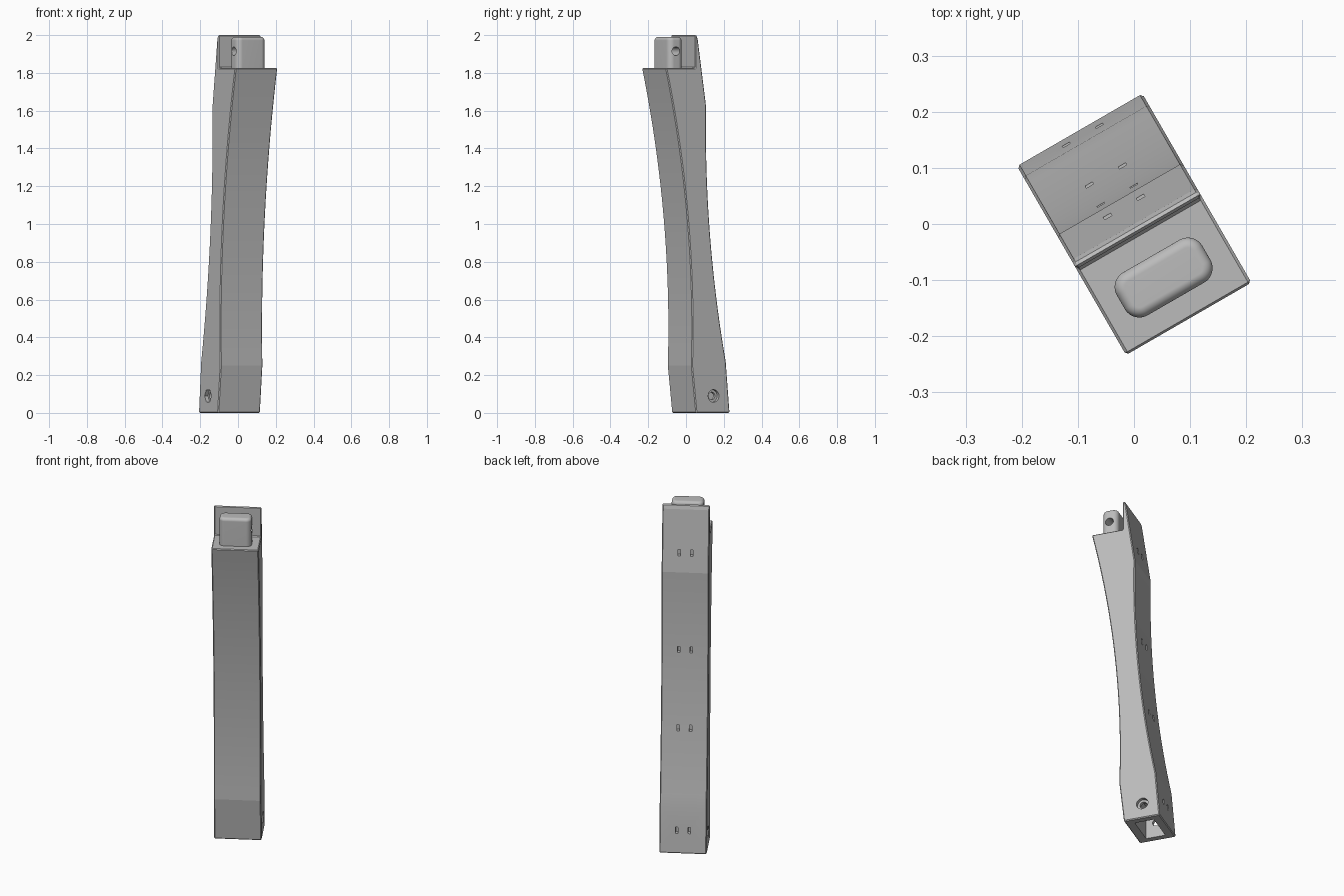
import bpy, bmesh
from math import radians, pi
from mathutils import Matrix, Vector

if "Cube" in bpy.data.objects:
    bpy.data.objects.remove(bpy.data.objects["Cube"])

TURN = radians(30)      # whole model is turned about the vertical
HALF = 0.129            # half of the body width

grey = bpy.data.materials.new("plain grey")
grey.use_nodes = True
grey.diffuse_color = (0.5, 0.5, 0.5, 1)
grey.node_tree.nodes["Principled BSDF"].inputs["Base Color"].default_value = (0.5, 0.5, 0.5, 1)


def make(name, bm):
    bmesh.ops.recalc_face_normals(bm, faces=bm.faces)
    mesh = bpy.data.meshes.new(name)
    bm.to_mesh(mesh)
    bm.free()
    mesh.materials.append(grey)
    obj = bpy.data.objects.new(name, mesh)
    obj.rotation_euler.z = TURN
    bpy.context.collection.objects.link(obj)
    return obj


def box(name, center, size):
    bm = bmesh.new()
    bmesh.ops.create_cube(bm, size=1, matrix=Matrix.Translation(center) @ Matrix.Diagonal((*size, 1)))
    return make(name, bm)


def rod(name, center, radius, length, sides=64):
    # cylinder lying across the width
    bm = bmesh.new()
    bmesh.ops.create_cone(bm, cap_ends=True, segments=sides, radius1=radius, radius2=radius,
                          depth=length,
                          matrix=Matrix.Translation(center) @ Matrix.Rotation(pi / 2, 4, 'Y'))
    return make(name, bm)


def activate(obj):
    bpy.ops.object.select_all(action='DESELECT')
    obj.select_set(True)
    bpy.context.view_layer.objects.active = obj


def cut(obj, cutters):
    activate(obj)
    for cutter in cutters:
        cutter.hide_render = True
        mod = obj.modifiers.new("cut", 'BOOLEAN')
        mod.operation, mod.solver, mod.object = 'DIFFERENCE', 'EXACT', cutter
        bpy.ops.object.modifier_apply(modifier=mod.name)
        bpy.data.objects.remove(cutter)


def finish(obj):
    activate(obj)
    bpy.ops.object.shade_smooth_by_angle(angle=radians(6))


# Body side profile: gently curved front and back, thin upright lip at the top
def front(z):
    return -0.036 - (z - 0.45) ** 2 / 11.8


def back(z):
    return 0.05 + (z - 1.5) ** 2 / 12.5


def steps(a, b, n=20):
    return [a + (b - a) * i / n for i in range(n + 1)]


profile = [(-0.012, 0)]
profile += [(front(z), z) for z in steps(0.25, 1.825)]
profile += [(-0.018, 1.825), (-0.018, 2), (-0.008, 2), (0, 1.975)]
profile += [(back(z), z) for z in steps(1.62, 0.27)]
profile += [(0.194, 0)]

bm = bmesh.new()
side = bm.faces.new([bm.verts.new((-HALF, y, z)) for y, z in profile])
extruded = bmesh.ops.extrude_face_region(bm, geom=[side])["geom"]
bmesh.ops.translate(bm, vec=(2 * HALF, 0, 0),
                    verts=[g for g in extruded if isinstance(g, bmesh.types.BMVert)])
body = make("body", bm)
activate(body)
bevel = body.modifiers.new("chamfer", 'BEVEL')
bevel.width, bevel.segments, bevel.angle_limit = 0.005, 1, radians(30)
bpy.ops.object.modifier_apply(modifier=bevel.name)

# Socket in the foot, cross bolt hole with round and hexagonal recesses
bolt = Vector((0, 0.094, 0.09))
cutters = [box("socket_cutter", (0, 0.092, 0.08), (0.18, 0.11, 0.24)),
           rod("bolt_cutter", bolt, 0.02, 0.4),
           rod("bolt_head_cutter", bolt + Vector((HALF, 0, 0)), 0.033, 0.04),
           rod("nut_cutter", bolt - Vector((HALF, 0, 0)), 0.036, 0.04, 6)]

# Pairs of small slots down the back
for z, y in ((0.134, 0.183), (0.71, back(0.71)), (1.16, back(1.16)), (1.73, 0.036)):
    for s in (-1, 1):
        cutters.append(box("slot_cutter", (s * 0.034, y, z), (0.015, 0.05, 0.035)))
cut(body, cutters)
finish(body)

# Rounded tab on the top with a cross hole
bm = bmesh.new()
bmesh.ops.create_cube(bm, size=1, matrix=Matrix.Translation((-0.002, -0.109, 1.89))
                      @ Matrix.Diagonal((0.176, 0.088, 0.2, 1)))
upright = [e for e in bm.edges if abs(e.verts[0].co.z - e.verts[1].co.z) > 0.1]
bmesh.ops.bevel(bm, geom=upright, offset=0.03, segments=16, profile=0.5, affect='EDGES')
rim = [e for e in bm.edges if all(v.co.z > 1.98 for v in e.verts)]
bmesh.ops.bevel(bm, geom=rim, offset=0.018, segments=16, profile=0.5, affect='EDGES')
tab = make("top_tab", bm)
cut(tab, [rod("tab_hole_cutter", (0, -0.111, 1.915), 0.023, 0.4)])
finish(tab)
